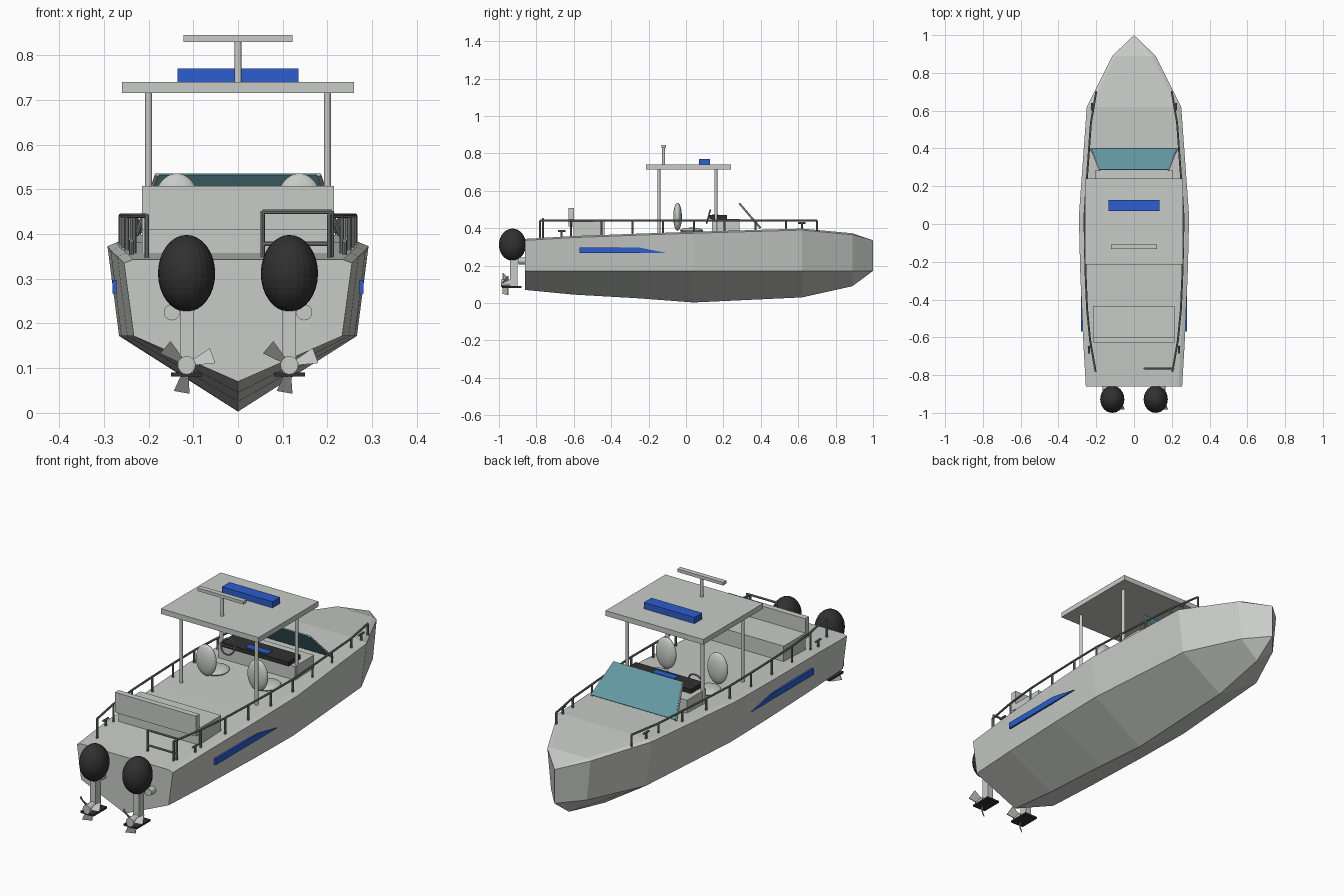
import bpy, bmesh, math
from mathutils import Vector

if "Cube" in bpy.data.objects:
    bpy.data.objects.remove(bpy.data.objects["Cube"])


def material(name, r, g, b):
    m = bpy.data.materials.new(name)
    m.use_nodes = True
    m.diffuse_color = (r, g, b, 1)
    m.node_tree.nodes["Principled BSDF"].inputs["Base Color"].default_value = (r, g, b, 1)
    return m


HULL = material("hull grey", 0.58, 0.60, 0.57)
STEEL = material("rail steel", 0.22, 0.23, 0.23)
BLUE = material("signal blue", 0.025, 0.11, 0.62)
BLACK = material("engine black", 0.03, 0.03, 0.03)
GLASS = material("teal glass", 0.13, 0.33, 0.38)


def finish(name, bm, mat):
    bmesh.ops.recalc_face_normals(bm, faces=bm.faces)
    me = bpy.data.meshes.new(name)
    bm.to_mesh(me)
    bm.free()
    me.materials.append(mat)
    ob = bpy.data.objects.new(name, me)
    bpy.context.scene.collection.objects.link(ob)
    return ob


def box(name, mat, x, y, z):
    """Box from (min, max) pairs."""
    bm = bmesh.new()
    bmesh.ops.create_cube(bm, size=1)
    for v in bm.verts:
        for i, (a, b) in enumerate((x, y, z)):
            v.co[i] = a if v.co[i] < 0 else b
    return finish(name, bm, mat)


def ellipsoid(name, mat, centre, radii):
    bm = bmesh.new()
    bmesh.ops.create_uvsphere(bm, u_segments=24, v_segments=16, radius=1)
    for v in bm.verts:
        v.co = Vector(centre) + Vector(radii) * v.co
    return finish(name, bm, mat)


def tubes(name, mat, radius, segments, sides=10):
    """Straight round bars, one for each pair of end points."""
    bm = bmesh.new()
    for a, b in segments:
        a, b = Vector(a), Vector(b)
        made = bmesh.ops.create_cone(bm, cap_ends=True, segments=sides,
                                     radius1=radius, radius2=radius, depth=(b - a).length)
        turn = (b - a).to_track_quat("Z", "Y")
        for v in made["verts"]:
            v.co = turn @ v.co + (a + b) / 2
    return finish(name, bm, mat)


def prism(name, mat, outline, offset):
    """Flat outline of 3D points swept along an offset."""
    bm = bmesh.new()
    face = bm.faces.new([bm.verts.new(p) for p in outline])
    out = bmesh.ops.extrude_face_region(bm, geom=[face])["geom"]
    bmesh.ops.translate(bm, vec=offset, verts=[v for v in out if isinstance(v, bmesh.types.BMVert)])
    return finish(name, bm, mat)


# Hull stations: y, keel z, chine half width, sheer half width, sheer z
CHINE = 0.172
stations = [(-0.86, 0.07, 0.233, 0.255, 0.335), (-0.6, 0.045, 0.248, 0.27, 0.35),
            (-0.25, 0.025, 0.261, 0.285, 0.363), (0.04, 0.003, 0.266, 0.292, 0.373),
            (0.62, 0.03, 0.222, 0.25, 0.39), (0.89, 0.09, 0.095, 0.115, 0.365),
            (1.0, CHINE, 0, 0, 0.335)]


def edge_at(y):
    """Sheer half width and deck height at y."""
    for a, b in zip(stations, stations[1:]):
        if y <= b[0]:
            t = (y - a[0]) / (b[0] - a[0])
            return a[3] + t * (b[3] - a[3]), a[4] + t * (b[4] - a[4]) + 0.008


bm = bmesh.new()
rings = []
for y, keel, chine, sheer, top in stations:
    deck = max(sheer - 0.02, 0)
    crown = top + (0.008 if sheer else 0)
    half = [(chine, CHINE), (sheer, top), (deck, crown)]
    loop = [(0, keel)] + half + [(-x, z) for x, z in reversed(half)]
    rings.append([bm.verts.new((x, y, z)) for x, z in loop])
for a, b in zip(rings, rings[1:]):
    for i in range(len(a)):
        j = (i + 1) % len(a)
        bm.faces.new((a[i], a[j], b[j], b[i]))
bm.faces.new(rings[0])
bmesh.ops.remove_doubles(bm, verts=bm.verts, dist=0.0005)
finish("hull", bm, HULL)

# Hardtop, light bar and radar
box("hardtop", HULL, (-0.26, 0.26), (-0.215, 0.24), (0.715, 0.74))
tubes("hardtop_posts", HULL, 0.008,
      [((x, y, edge_at(y)[1] - 0.01), (x, y, 0.72)) for x in (-0.2, 0.2) for y in (-0.145, 0.16)], 12)
box("light_bar", BLUE, (-0.135, 0.135), (0.07, 0.128), (0.74, 0.77))
tubes("radar_mast", HULL, 0.008, [((0, -0.12, 0.735), (0, -0.12, 0.832))], 12)
box("radar_bar", HULL, (-0.122, 0.122), (-0.132, -0.108), (0.83, 0.845))

# Console, dash, screen and steering wheel
box("console", HULL, (-0.205, 0.205), (0.14, 0.285), (0.37, 0.45))
box("dash", BLACK, (-0.18, 0.18), (0.125, 0.22), (0.45, 0.47))
box("dash_screen", BLUE, (-0.06, 0.06), (0.14, 0.175), (0.47, 0.473))
bpy.ops.mesh.primitive_torus_add(location=(-0.137, 0.12, 0.462), rotation=(math.radians(75), 0, 0),
                                 major_radius=0.036, minor_radius=0.004,
                                 major_segments=24, minor_segments=8)
wheel = bpy.context.object
wheel.name = "steering_wheel"
wheel.data.materials.append(STEEL)
tubes("wheel_spokes", STEEL, 0.003,
      [((-0.172, 0.12, 0.462), (-0.102, 0.12, 0.462)), ((-0.137, 0.12, 0.462), (-0.137, 0.15, 0.445))])

# Windshield pane with side frames
prism("windshield", GLASS, [(-0.225, 0.397, 0.402), (0.225, 0.397, 0.402),
                            (0.18, 0.285, 0.532), (-0.18, 0.285, 0.532)], (0, 0.004, 0.004))
tubes("windshield_frame", HULL, 0.005,
      [((s * 0.226, 0.397, 0.4), (s * 0.181, 0.285, 0.533)) for s in (-1, 1)])

# Helm seats
for s, side in ((-1, "right"), (1, "left")):
    ellipsoid(side + "_seat_back", HULL, (s * 0.137, -0.045, 0.461), (0.053, 0.023, 0.075))
    ellipsoid(side + "_seat_cushion", HULL, (s * 0.137, 0.03, 0.387), (0.057, 0.062, 0.016))

# Aft bench
box("bench_seat", HULL, (-0.215, 0.215), (-0.602, -0.435), (0.358, 0.438))
box("bench_back", HULL, (-0.215, 0.215), (-0.628, -0.6), (0.41, 0.507))

# Side rails with evenly spaced posts
COUNT = 10
for s, side in ((-1, "right"), (1, "left")):
    tops = []
    for i in range(COUNT):
        y = -0.78 + 1.48 * i / (COUNT - 1)
        end = max(0, abs(y + 0.04) - 0.5) / 0.24
        x = min(edge_at(y)[0] - 0.028, 0.262) - 0.028 * end * (y < 0)
        tops.append(Vector((s * max(x, 0.2), y, 0.441)))
    bars = list(zip(tops, tops[1:]))
    bars += [(t, (t.x, t.y, edge_at(t.y)[1] - 0.006)) for t in tops]
    tubes(side + "_rail", STEEL, 0.005, bars, 8)

    # Mooring cleats
    for y, place in ((-0.665, "aft"), (0.62, "bow")):
        w, z = edge_at(y)
        x = s * (w - 0.028)
        tubes(f"{side}_{place}_cleat", STEEL, 0.005,
              [((x, y, z - 0.005), (x, y, z + 0.032)), ((x, y - 0.02, z + 0.03), (x, y + 0.02, z + 0.03))], 8)

    # Raised hull stripe
    prism(side + "_hull_stripe", BLUE,
          [(s * 0.272, y, z) for y, z in ((-0.57, 0.267), (-0.1, 0.267), (-0.25, 0.297), (-0.57, 0.297))],
          (s * 0.009, 0, 0))

# Boarding gate at the stern
tubes("stern_gate", STEEL, 0.005,
      [((0.055, -0.765, z), (0.21, -0.765, z)) for z in (0.378, 0.45)]
      + [((x, -0.765, 0.34), (x, -0.765, 0.452)) for x in (0.055, 0.21)], 8)

# Outboard engines
for s, side in ((-1, "right"), (1, "left")):
    cx = s * 0.115
    ellipsoid(side + "_engine_cowl", BLACK, (cx, -0.928, 0.312), (0.064, 0.072, 0.086))
    box(side + "_engine_leg", HULL, (cx - 0.015, cx + 0.015), (-0.94, -0.9), (0.085, 0.26))
    box(side + "_engine_bracket", HULL, (cx - 0.015, cx + 0.015), (-0.91, -0.855), (0.215, 0.238))
    box(side + "_engine_plate", BLACK, (cx - 0.035, cx + 0.035), (-0.985, -0.88), (0.081, 0.09))
    tubes(side + "_exhaust", HULL, 0.018, [((s * 0.148, -0.895, 0.225), (s * 0.148, -0.85, 0.225))], 16)

    # Propeller: hub and three pitched blades
    hub = Vector((cx, -0.968, 0.107))
    tubes(side + "_propeller_hub", HULL, 0.02, [(hub + Vector((0, -0.02, 0)), hub + Vector((0, 0.03, 0)))], 16)
    for k in range(3):
        a = math.radians(-100 + 120 * k)
        out, across = Vector((math.cos(a), 0, math.sin(a))), Vector((-math.sin(a), 0, math.cos(a)))
        pitch = Vector((0, 0.014, 0))
        prism(f"{side}_propeller_blade_{k + 1}", HULL,
              [hub + out * r + (across * w + pitch) * t
               for r, w, t in ((0.015, 0.006, -1), (0.062, 0.018, -1), (0.062, 0.018, 1), (0.015, 0.006, 1))],
              (0, 0.004, 0))
